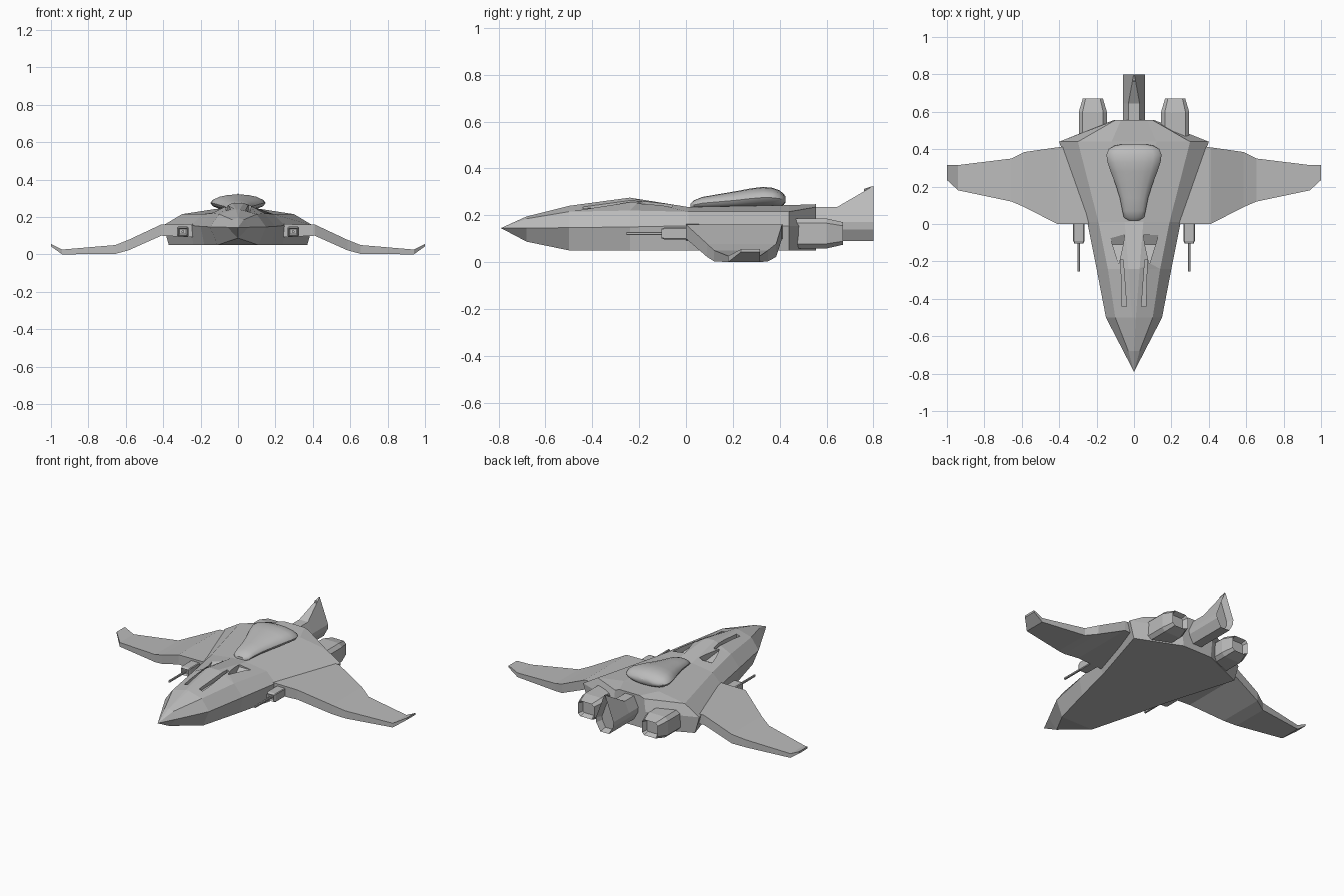
import bpy, bmesh, math

cube = bpy.data.objects.get("Cube")
if cube:
    bpy.data.objects.remove(cube, do_unlink=True)

grey = bpy.data.materials.new("hull grey")
grey.use_nodes = True
grey.diffuse_color = (0.5, 0.5, 0.5, 1)
grey.node_tree.nodes["Principled BSDF"].inputs["Base Color"].default_value = (0.5, 0.5, 0.5, 1)


def loft(name, rings, recess=0.0, depth=0.0):
    """Skin a closed body over rings of points; optionally sink a nozzle in the last cap."""
    bm = bmesh.new()
    rows = [[bm.verts.new(p) for p in ring] for ring in rings]
    n = len(rows[0])
    for a, b in zip(rows, rows[1:]):
        for i in range(n):
            j = (i + 1) % n
            bm.faces.new((a[i], a[j], b[j], b[i]))
    bm.faces.new(rows[0])
    end = bm.faces.new(rows[-1])
    bmesh.ops.recalc_face_normals(bm, faces=bm.faces)
    if recess:
        bmesh.ops.inset_individual(bm, faces=[end], thickness=recess)
        back = end.normal.copy()
        for v in end.verts:
            v.co -= back * depth
    bmesh.ops.remove_doubles(bm, verts=bm.verts, dist=0.0005)
    bmesh.ops.recalc_face_normals(bm, faces=bm.faces)
    mesh = bpy.data.meshes.new(name)
    bm.to_mesh(mesh)
    bm.free()
    mesh.materials.append(grey)
    obj = bpy.data.objects.new(name, mesh)
    bpy.context.collection.objects.link(obj)
    return obj


def mirrored(half, y):
    """Full ring at y from right-half (x, z) points listed top to bottom."""
    return [(x, y, z) for x, z in half] + [(-x, y, z) for x, z in reversed(half)]


def chamfered(cx, cz, w, h, cut, y):
    """Rectangle ring with cut corners."""
    pts = [(w - cut, h), (w, h - cut), (w, cut - h), (w - cut, -h),
           (cut - w, -h), (-w, cut - h), (-w, h - cut), (cut - w, h)]
    return [(cx + x, y, cz + z) for x, z in pts]


# Fuselage: spine, shoulder, belt and bottom edge at each station
stations = [
    (-0.79, [(0, 0.145), (0, 0.145), (0, 0.145), (0, 0.145)]),
    (-0.68, [(0, 0.195), (0.03, 0.185), (0.057, 0.145), (0, 0.087)]),
    (-0.50, [(0.01, 0.24), (0.10, 0.215), (0.15, 0.147), (0.11, 0.05)]),
    (-0.24, [(0.03, 0.275), (0.14, 0.22), (0.20, 0.15), (0.18, 0.05)]),
    (0.01, [(0.05, 0.235), (0.19, 0.215), (0.25, 0.155), (0.24, 0.05)]),
    (0.44, [(0.12, 0.243), (0.30, 0.215), (0.40, 0.155), (0.37, 0.05)]),
    (0.555, [(0.07, 0.247), (0.10, 0.235), (0.11, 0.155), (0.10, 0.05)]),
]
fuselage = loft("fuselage", [mirrored(half, y) for y, half in stations])

# Cockpit window recesses: (y, inner x, outer x, floor z)
windows = [(-0.06, 0.05, 0.13, 0.232), (-0.11, 0.058, 0.115, 0.205), (-0.21, 0.08, 0.084, 0.236)]
slits = [(-0.19, 0.058, 0.07, 0.238), (-0.44, 0.04, 0.064, 0.218)]
cutters = []
for s in (1, -1):
    for shape in (windows, slits):
        cutters.append(loft("cutter", [
            [(s * a, y, z), (s * b, y, z), (s * b, y, 0.32), (s * a, y, 0.32)]
            for y, a, b, z in shape]))
bpy.context.view_layer.objects.active = fuselage
for cutter in cutters:
    cutter.hide_render = True
    mod = fuselage.modifiers.new("window", 'BOOLEAN')
    mod.operation = 'DIFFERENCE'
    mod.solver = 'EXACT'
    mod.object = cutter
    bpy.ops.object.modifier_apply(modifier=mod.name)
    bpy.data.objects.remove(cutter, do_unlink=True)

# Wing sections: x, leading y, trailing y, top z, bottom z
wing = [
    (0.20, 0.0, 0.42, 0.162, 0.09),
    (0.41, 0.0, 0.41, 0.16, 0.10),
    (0.585, 0.09, 0.385, 0.078, 0.022),
    (0.655, 0.12, 0.35, 0.05, 0.003),
    (0.94, 0.18, 0.315, 0.026, 0.0),
    (1.0, 0.235, 0.315, 0.055, 0.043),
]

for s, side in ((1, "left"), (-1, "right")):
    loft(side + "_wing", [
        [(s * x, y0, top), (s * x, y1, top), (s * x, y1, low), (s * x, y0, low)]
        for x, y0, y1, top, low in wing])

    # Engine pod with sunken nozzle
    loft(side + "_engine", [
        chamfered(s * 0.22, 0.122, 0.075, 0.064, 0.02, 0.40),
        chamfered(s * 0.22, 0.122, 0.075, 0.064, 0.02, 0.60),
        chamfered(s * 0.22, 0.122, 0.054, 0.048, 0.015, 0.67)], 0.014, 0.03)

    # Gun housing and barrel under the wing root
    loft(side + "_gun_housing", [
        chamfered(s * 0.295, 0.122, 0.03, 0.026, 0.004, 0.05),
        chamfered(s * 0.295, 0.122, 0.03, 0.026, 0.004, -0.09),
        chamfered(s * 0.295, 0.122, 0.024, 0.02, 0.004, -0.105)], 0.008, 0.012)
    loft(side + "_gun_barrel", [
        chamfered(s * 0.295, 0.122, 0.006, 0.006, 0.002, y) for y in (-0.05, -0.255)])

# Centre booster whose top rises into the tail fin
booster = [(0.48, 0.03, 0.235), (0.645, 0.03, 0.235), (0.80, 0.002, 0.325)]
loft("booster_and_fin", [
    mirrored([(w, top), (0.06, 0.17), (0.058, 0.14), (0.03, 0.09)], y)
    for y, w, top in booster], 0.015, 0.04)

# Teardrop dome: y, half width, top z, bottom z
profile = [
    (0.02, 0.03, 0.25, 0.225), (0.035, 0.054, 0.264, 0.225), (0.07, 0.062, 0.278, 0.225),
    (0.14, 0.076, 0.290, 0.225), (0.21, 0.098, 0.302, 0.225), (0.28, 0.125, 0.315, 0.228),
    (0.33, 0.142, 0.321, 0.230), (0.37, 0.147, 0.317, 0.232), (0.40, 0.135, 0.306, 0.235),
    (0.418, 0.105, 0.29, 0.245), (0.425, 0.07, 0.28, 0.255),
]
SIDES = 16
dome = loft("dome", [
    [(w * math.cos(t), y, (top + low) / 2 + (top - low) / 2 * math.sin(t))
     for t in (2 * math.pi * i / SIDES for i in range(SIDES))]
    for y, w, top, low in profile])
bpy.ops.object.select_all(action='DESELECT')
dome.select_set(True)
bpy.context.view_layer.objects.active = dome
bpy.ops.object.shade_smooth_by_angle(angle=math.radians(35))
